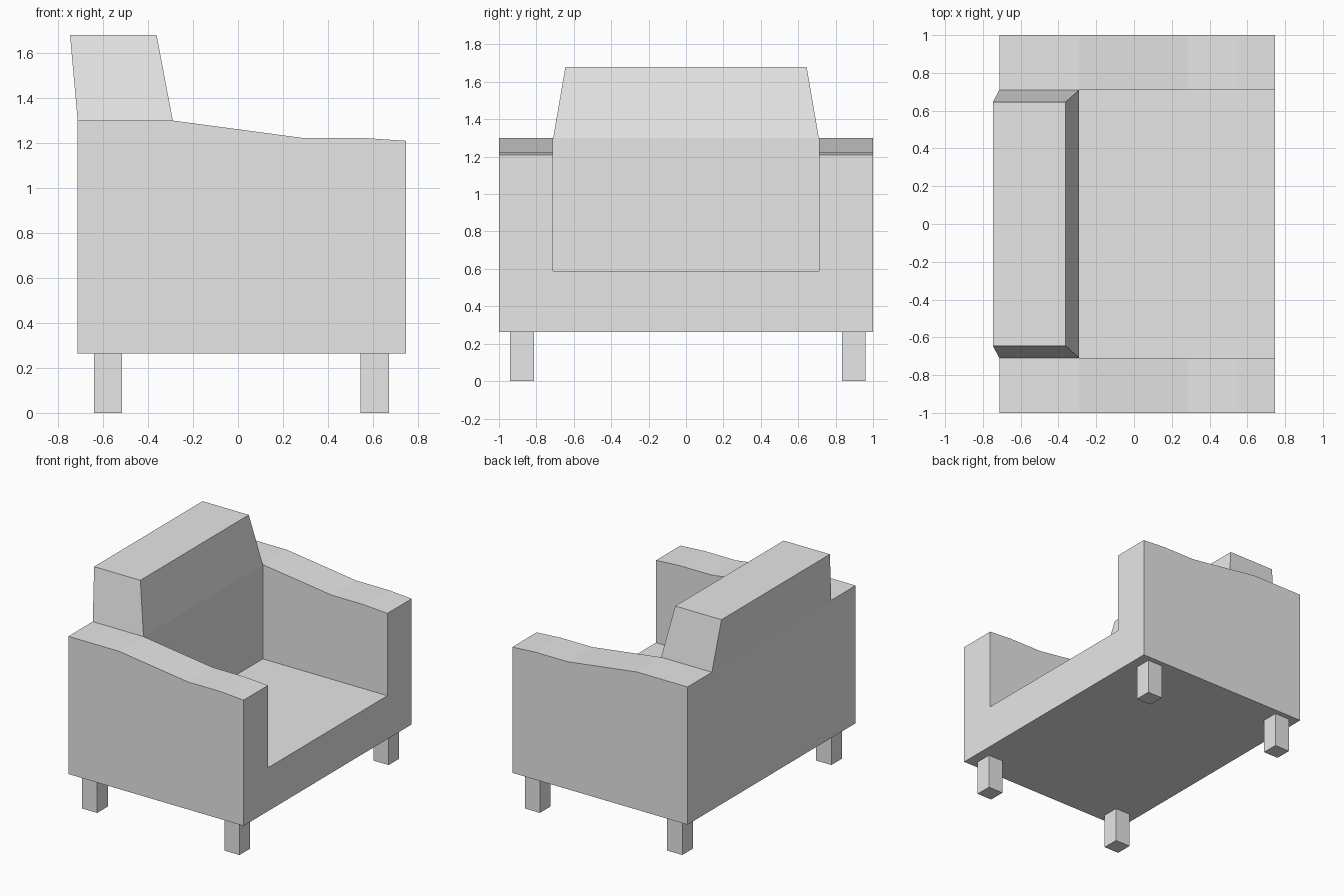
import bpy
import bmesh

cube = bpy.data.objects.get("Cube")
if cube:
    bpy.data.objects.remove(cube, do_unlink=True)

grey = bpy.data.materials.new("Plain grey")
grey.use_nodes = True
colour = (0.8, 0.8, 0.8, 1)
grey.diffuse_color = colour
grey.node_tree.nodes["Principled BSDF"].inputs["Base Color"].default_value = colour


def loft(name, bottom, top):
    """Solid between two matching outlines."""
    bm = bmesh.new()
    a = [bm.verts.new(p) for p in bottom]
    b = [bm.verts.new(p) for p in top]
    bm.faces.new(a)
    bm.faces.new(b)
    n = len(a)
    for i in range(n):
        j = (i + 1) % n
        bm.faces.new((a[i], a[j], b[j], b[i]))
    bmesh.ops.recalc_face_normals(bm, faces=bm.faces)
    mesh = bpy.data.meshes.new(name)
    bm.to_mesh(mesh)
    bm.free()
    mesh.materials.append(grey)
    obj = bpy.data.objects.new(name, mesh)
    bpy.context.collection.objects.link(obj)
    return obj


def rect(x0, x1, y0, y1, z):
    return [(x0, y0, z), (x1, y0, z), (x1, y1, z), (x0, y1, z)]


def box(name, x0, x1, y0, y1, z0, z1):
    return loft(name, rect(x0, x1, y0, y1, z0), rect(x0, x1, y0, y1, z1))


BACK, FRONT = -0.713, 0.747      # body depth
BACKREST = -0.29                 # front of the backrest
INNER = 0.71                     # inside of the arms
BASE, SEAT, ARM, TOP = 0.263, 0.59, 1.3, 1.68

# Body: side outline with the sloping arm tops, extruded across the width
outline = [(BACK, BASE), (FRONT, BASE), (FRONT, 1.21), (0.55, 1.223),
           (0.285, 1.223), (BACKREST, ARM), (BACK, ARM)]
body = loft("upholstered_body", [(x, -1, z) for x, z in outline],
            [(x, 1, z) for x, z in outline])

# Seat recess cut between the arms
cutter = box("seat_cutter", BACKREST, 1, -INNER, INNER, SEAT, 2)
cutter.hide_render = True
cut = body.modifiers.new("Seat recess", "BOOLEAN")
cut.operation = "DIFFERENCE"
cut.solver = "EXACT"
cut.object = cutter
bpy.context.view_layer.objects.active = body
bpy.ops.object.modifier_apply(modifier=cut.name)
bpy.data.objects.remove(cutter, do_unlink=True)

# Tapered upper backrest
loft("upper_backrest", rect(BACK, BACKREST, -INNER, INNER, ARM),
     rect(-0.747, -0.362, -0.645, 0.645, TOP))

# Four square legs
for x_name, x in (("back", -0.578), ("front", 0.608)):
    for y_name, y in (("right", -0.877), ("left", 0.897)):
        box(f"{x_name}_{y_name}_leg", x - 0.063, x + 0.063,
            y - 0.063, y + 0.063, 0, BASE)
